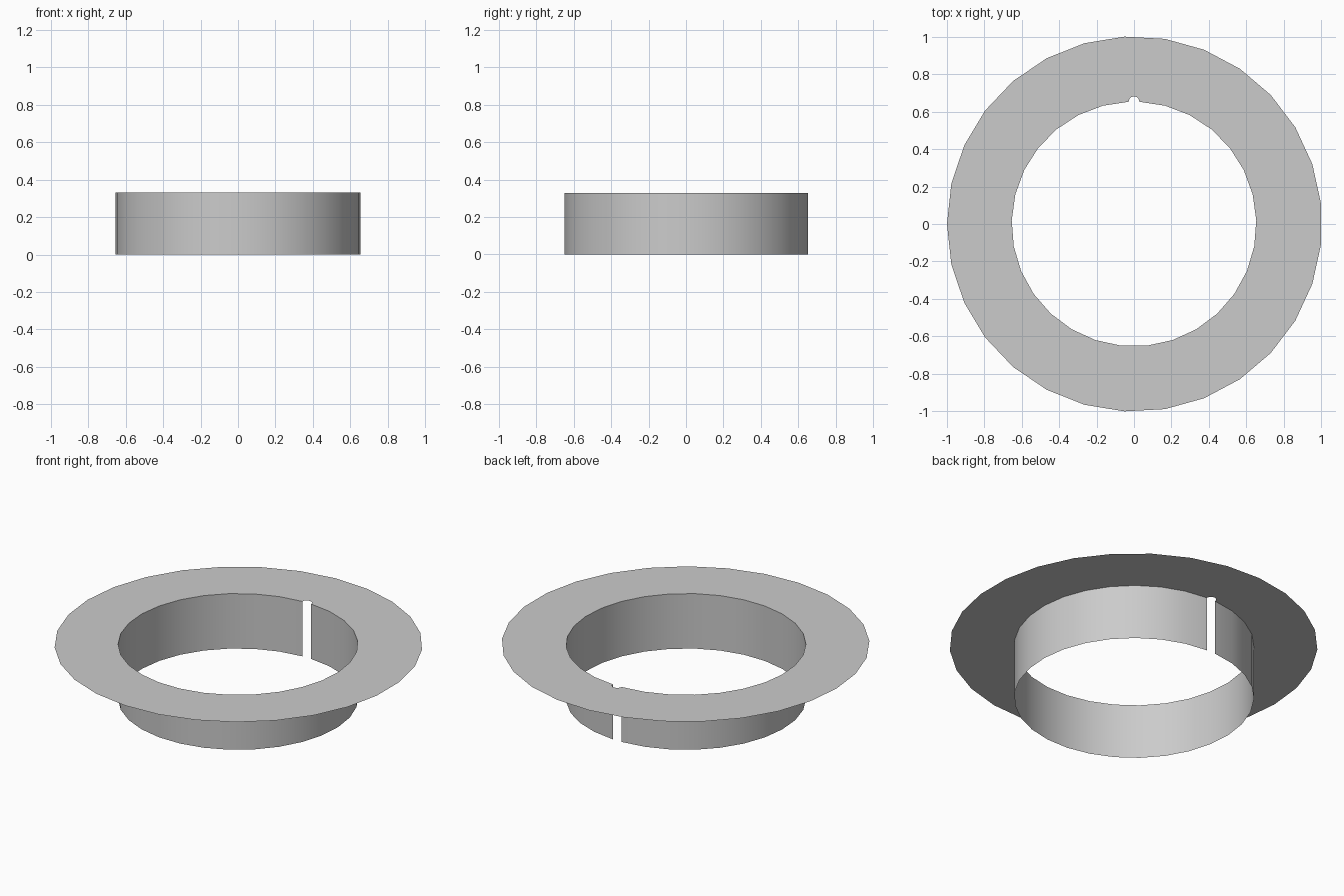
import bpy, bmesh
from math import sin, cos, pi, radians

cube = bpy.data.objects.get("Cube")
if cube:
    bpy.data.objects.remove(cube, do_unlink=True)

HEIGHT = 0.33
OUTER, INNER = 1.0015, 0.653
SIDES = 29
NOTCH = 0.029

grey = bpy.data.materials.new("light grey")
grey.use_nodes = True
grey.diffuse_color = (0.6, 0.6, 0.6, 1)
grey.node_tree.nodes["Principled BSDF"].inputs["Base Color"].default_value = (0.6, 0.6, 0.6, 1)


def arc(radius, start, end, steps, cx=0.0, cy=0.0):
    """Points along an arc, both ends included."""
    angles = [start + (end - start) * i / steps for i in range(steps + 1)]
    return [(cx + radius * cos(a), cy + radius * sin(a)) for a in angles]


def finish(bm, name):
    mesh = bpy.data.meshes.new(name)
    bm.to_mesh(mesh)
    bm.free()
    mesh.materials.append(grey)
    obj = bpy.data.objects.new(name, mesh)
    bpy.context.collection.objects.link(obj)
    return obj


# Inner outline starts and ends at the edges of the slot at the back
half_gap = radians(2.55)
inner = arc(INNER, pi / 2 + half_gap, 2.5 * pi - half_gap, SIDES)
notch = arc(NOTCH, 0, pi, 6, 0, inner[0][1])[1:-1]
outer = arc(OUTER, pi, 3 * pi, SIDES, 0.003)[:-1]

# Flat flange with the round-ended notch in its hole
bm = bmesh.new()
edges = []
for outline in (outer, inner + notch):
    verts = [bm.verts.new((x, y, HEIGHT)) for x, y in outline]
    edges += [bm.edges.new((v, verts[i - 1])) for i, v in enumerate(verts)]
bmesh.ops.triangle_fill(bm, use_beauty=True, edges=edges, normal=(0, 0, 1))
bm.normal_update()
for face in bm.faces:
    if face.normal.z < 0:
        face.normal_flip()
finish(bm, "flange")

# Thin sleeve below the flange, open at the slot
bm = bmesh.new()
low, high = [[bm.verts.new((x, y, z)) for x, y in inner] for z in (0, HEIGHT)]
for i in range(SIDES):
    face = bm.faces.new((low[i], low[i + 1], high[i + 1], high[i]))
    face.smooth = True
finish(bm, "sleeve")
